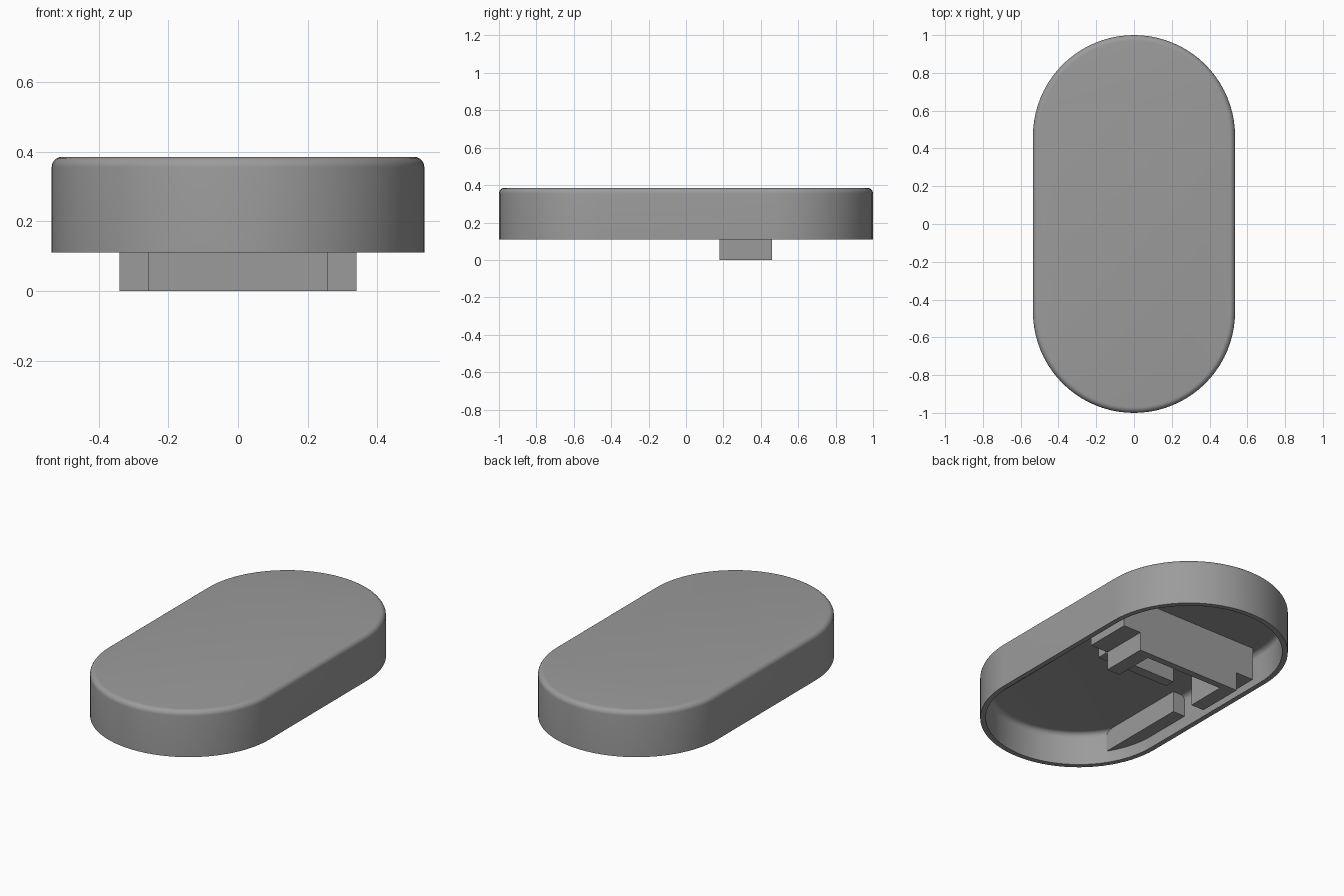
import bpy, bmesh, math

if "Cube" in bpy.data.objects:
    bpy.data.objects.remove(bpy.data.objects["Cube"])

HALF_W, END_Y = 0.535, 0.465       # outer end radius, centre of the end arcs
RIM_Z, TOP_Z, CEIL_Z = 0.11, 0.385, 0.305
WALL, FILLET = 0.03, 0.03

grey = bpy.data.materials.new("mid_grey")
grey.diffuse_color = (0.33, 0.33, 0.33, 1)
grey.use_nodes = True
grey.node_tree.nodes["Principled BSDF"].inputs["Base Color"].default_value = grey.diffuse_color


def finish(name, bm):
    bmesh.ops.recalc_face_normals(bm, faces=bm.faces)
    mesh = bpy.data.meshes.new(name)
    bm.to_mesh(mesh)
    bm.free()
    mesh.materials.append(grey)
    obj = bpy.data.objects.new(name, mesh)
    bpy.context.collection.objects.link(obj)
    return obj


def stadium(radius, n=40):
    """Outline of a slot shape with round ends along y."""
    pts = []
    for k, cy in enumerate((END_Y, -END_Y)):
        for i in range(n + 1):
            a = math.pi * (k + i / n)
            pts.append((radius * math.cos(a), cy + radius * math.sin(a)))
    return pts


def prism(name, outline, z0, z1):
    bm = bmesh.new()
    face = bm.faces.new([bm.verts.new((x, y, z0)) for x, y in outline])
    ext = bmesh.ops.extrude_face_region(bm, geom=[face])
    for v in ext["geom"]:
        if isinstance(v, bmesh.types.BMVert):
            v.co.z = z1
    return finish(name, bm)


def box(name, x0, x1, y0, y1, z0, z1):
    return prism(name, [(x0, y0), (x1, y0), (x1, y1), (x0, y1)], z0, z1)


# Hollow cover: section from the inner ceiling, round the rim, to the top
arc = [i / 6 * math.pi / 2 for i in range(7)]
inner_r = HALF_W - WALL
section = [(inner_r - FILLET * (1 - math.sin(a)), CEIL_Z - FILLET * (1 - math.cos(a))) for a in arc]
section += [(inner_r, RIM_Z), (HALF_W, RIM_Z)]
section += [(HALF_W - FILLET * (1 - math.cos(a)), TOP_Z - FILLET * (1 - math.sin(a))) for a in arc]
bm = bmesh.new()
rings = [[bm.verts.new((x, y, z)) for x, y in stadium(r)] for r, z in section]
for a, b in zip(rings, rings[1:]):
    for i in range(len(a)):
        j = (i + 1) % len(a)
        bm.faces.new((a[i], a[j], b[j], b[i]))
bm.faces.new(rings[0])
bm.faces.new(rings[-1])
cover = finish("cover", bm)
bpy.context.view_layer.objects.active = cover
cover.select_set(True)
bpy.ops.object.shade_smooth_by_angle(angle=math.radians(35))

# Clip: U-shaped wall hanging below the rim
U = [(-0.34, 0.18), (-0.255, 0.18), (-0.255, 0.42), (0.255, 0.42),
     (0.255, 0.18), (0.34, 0.18), (0.34, 0.46), (-0.34, 0.46)]
prism("clip", U, 0, CEIL_Z + 0.01)

# Small cross rib on the ceiling
box("cross_rib", -0.24, 0.24, -0.015, 0.046, 0.2, CEIL_Z + 0.01)

for side, s in (("left", -1), ("right", 1)):
    # Shoulders beside the clip, ending level with the rim
    box(side + "_clip_shoulder", *sorted((s * 0.34, s * 0.455)), 0.18, 0.46, RIM_Z, CEIL_Z + 0.01)
    # Rails along the side walls, following the curve of the wall
    r, n = inner_r + 0.01, 8
    a_end = math.acos(0.425 / r)
    curve = [(s * r * math.cos(a_end * i / n), -END_Y - r * math.sin(a_end * i / n)) for i in range(n + 1)]
    prism(side + "_wall_rail", [(s * 0.425, -0.175), (s * r, -0.175)] + curve, 0.18, CEIL_Z + 0.01)
